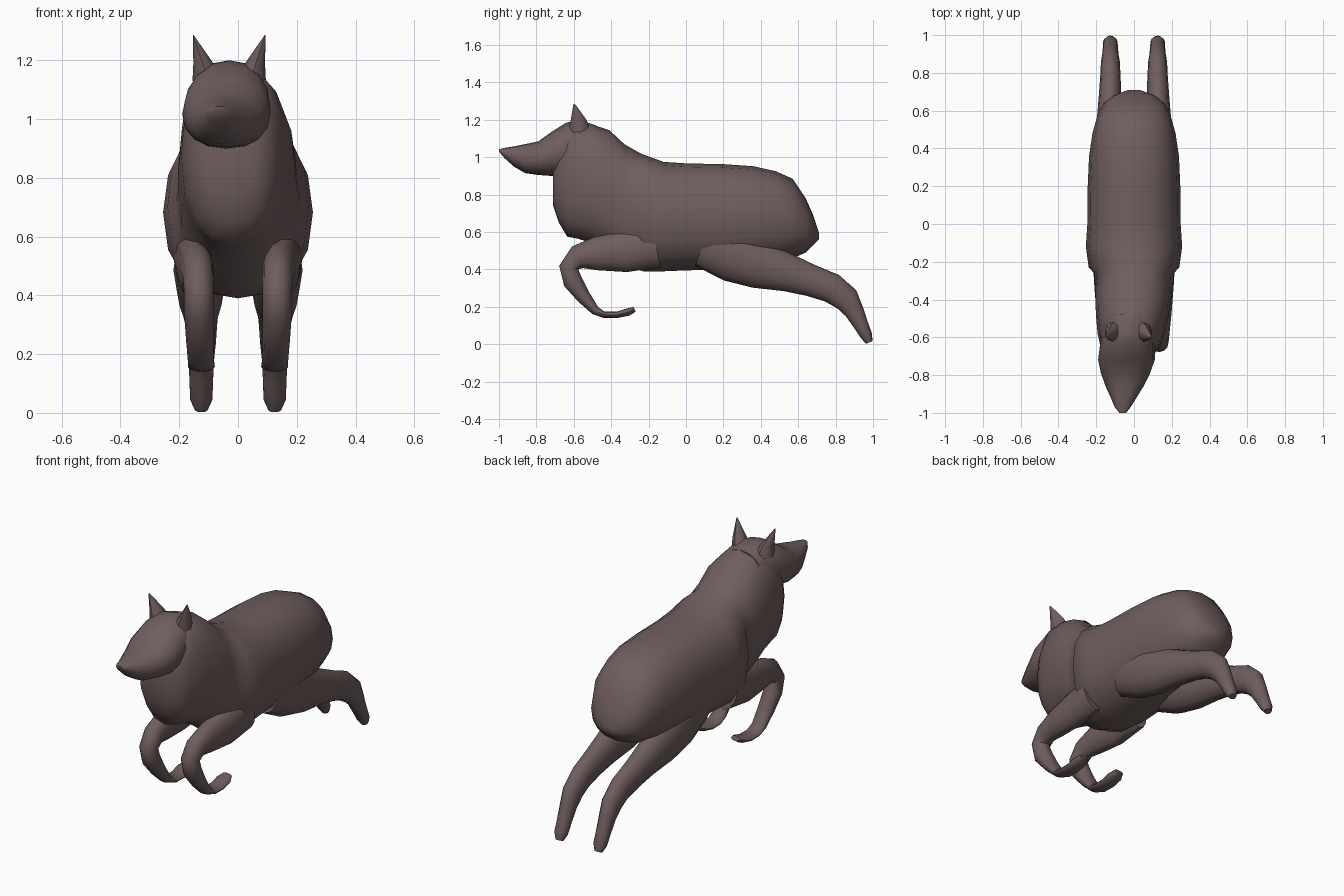
import bpy, bmesh, math
from mathutils import Vector

fur = bpy.data.materials.new("brown_fur")
fur.diffuse_color = (0.16, 0.112, 0.11, 1)


def loft(name, rings, upright=False, sides=16, power=1.0):
    """Skin elliptical rings (x, y, z, half width, half height) along a path."""
    bm = bmesh.new()
    pts = [Vector(r[:3]) for r in rings]
    loops = []
    for i, r in enumerate(rings):
        t = pts[min(i + 1, len(pts) - 1)] - pts[max(i - 1, 0)]
        t.x = 0
        t = Vector((0, 1, 0)) if upright else t.normalized()
        side = Vector((1, 0, 0))
        up = side.cross(t)
        loop = []
        for k in range(sides):
            a = 2 * math.pi * k / sides
            c, s = math.cos(a), math.sin(a)
            c = math.copysign(abs(c) ** power, c)
            s = math.copysign(abs(s) ** power, s)
            loop.append(bm.verts.new(pts[i] + side * c * r[3] + up * s * r[4]))
        loops.append(loop)
    for a, b in zip(loops, loops[1:]):
        for k in range(sides):
            n = (k + 1) % sides
            bm.faces.new((a[k], a[n], b[n], b[k]))
    bm.faces.new(loops[0])
    bm.faces.new(loops[-1])
    bmesh.ops.recalc_face_normals(bm, faces=bm.faces)
    me = bpy.data.meshes.new(name)
    bm.to_mesh(me)
    bm.free()
    me.materials.append(fur)
    ob = bpy.data.objects.new(name, me)
    bpy.context.collection.objects.link(ob)
    bpy.context.view_layer.objects.active = ob
    ob.select_set(True)
    bpy.ops.object.shade_smooth_by_angle(angle=math.radians(50))
    ob.select_set(False)
    return ob


def spans(rows):
    """Turn (x, y, z low, z high, half width) rows into rings."""
    return [(x, y, (lo + hi) / 2, w, (hi - lo) / 2) for x, y, lo, hi, w in rows]


# Trunk with rump, shoulders, mane and chest
loft("body", spans([
    (0, 0.71, 0.56, 0.60, 0.03), (0, 0.68, 0.53, 0.69, 0.11),
    (0, 0.64, 0.49, 0.78, 0.16), (0, 0.57, 0.46, 0.885, 0.195),
    (0, 0.48, 0.44, 0.925, 0.22), (0, 0.36, 0.42, 0.952, 0.238),
    (0, 0.2, 0.40, 0.963, 0.245), (0, 0, 0.395, 0.967, 0.247),
    (0, -0.12, 0.39, 0.975, 0.255), (0, -0.23, 0.39, 1.015, 0.24),
    (0, -0.26, 0.40, 1.03, 0.212), (0, -0.33, 0.43, 1.07, 0.205),
    (-0.005, -0.41, 0.49, 1.145, 0.20), (-0.01, -0.50, 0.54, 1.175, 0.19),
    (-0.015, -0.58, 0.565, 1.19, 0.178), (-0.02, -0.635, 0.575, 1.16, 0.16),
    (-0.02, -0.68, 0.65, 1.08, 0.135), (-0.025, -0.71, 0.74, 0.97, 0.09)]),
    upright=True, power=0.87)

# Head turned slightly to one side, with a pointed muzzle
loft("head", spans([
    (-0.02, -0.48, 0.95, 1.17, 0.12), (-0.03, -0.57, 0.91, 1.20, 0.135),
    (-0.035, -0.64, 0.90, 1.185, 0.145), (-0.04, -0.72, 0.90, 1.135, 0.15),
    (-0.045, -0.79, 0.905, 1.085, 0.13), (-0.05, -0.86, 0.915, 1.07, 0.10),
    (-0.055, -0.92, 0.95, 1.058, 0.068), (-0.06, -0.97, 0.995, 1.05, 0.042),
    (-0.06, -1.0, 1.03, 1.043, 0.018)]), upright=True, power=0.9)

for s, label in ((-1, "left"), (1, "right")):
    # Pointed ear
    loft(label + "_ear", [
        (-0.03 + s * 0.07, -0.57, 1.13, 0.055, 0.06),
        (-0.03 + s * 0.088, -0.575, 1.19, 0.034, 0.045),
        (-0.03 + s * 0.122, -0.598, 1.285, 0.002, 0.004)], sides=8)

    # Front leg folded under the chest
    loft(label + "_front_leg", [
        (s * 0.15, -0.16, 0.53, 0.07, 0.12), (s * 0.15, -0.33, 0.495, 0.06, 0.11),
        (s * 0.14, -0.48, 0.485, 0.058, 0.09), (s * 0.135, -0.58, 0.465, 0.053, 0.065),
        (s * 0.133, -0.627, 0.41, 0.05, 0.052), (s * 0.133, -0.605, 0.335, 0.05, 0.052),
        (s * 0.13, -0.545, 0.25, 0.047, 0.038), (s * 0.127, -0.485, 0.18, 0.044, 0.024),
        (s * 0.125, -0.44, 0.158, 0.045, 0.017), (s * 0.125, -0.37, 0.157, 0.046, 0.017),
        (s * 0.125, -0.31, 0.172, 0.045, 0.02), (s * 0.125, -0.275, 0.187, 0.028, 0.014)],
        sides=12)

    # Hind leg stretched out behind
    loft(label + "_hind_leg", [
        (s * 0.13, 0.1, 0.55, 0.08, 0.14), (s * 0.13, 0.26, 0.485, 0.09, 0.155),
        (s * 0.128, 0.4, 0.425, 0.082, 0.13), (s * 0.127, 0.55, 0.38, 0.07, 0.1),
        (s * 0.127, 0.67, 0.34, 0.06, 0.085), (s * 0.125, 0.78, 0.3, 0.054, 0.08),
        (s * 0.125, 0.86, 0.24, 0.05, 0.07), (s * 0.125, 0.9, 0.175, 0.043, 0.052),
        (s * 0.125, 0.935, 0.105, 0.04, 0.04), (s * 0.125, 0.965, 0.045, 0.038, 0.032),
        (s * 0.125, 0.98, 0.01, 0.022, 0.019)], sides=12)
